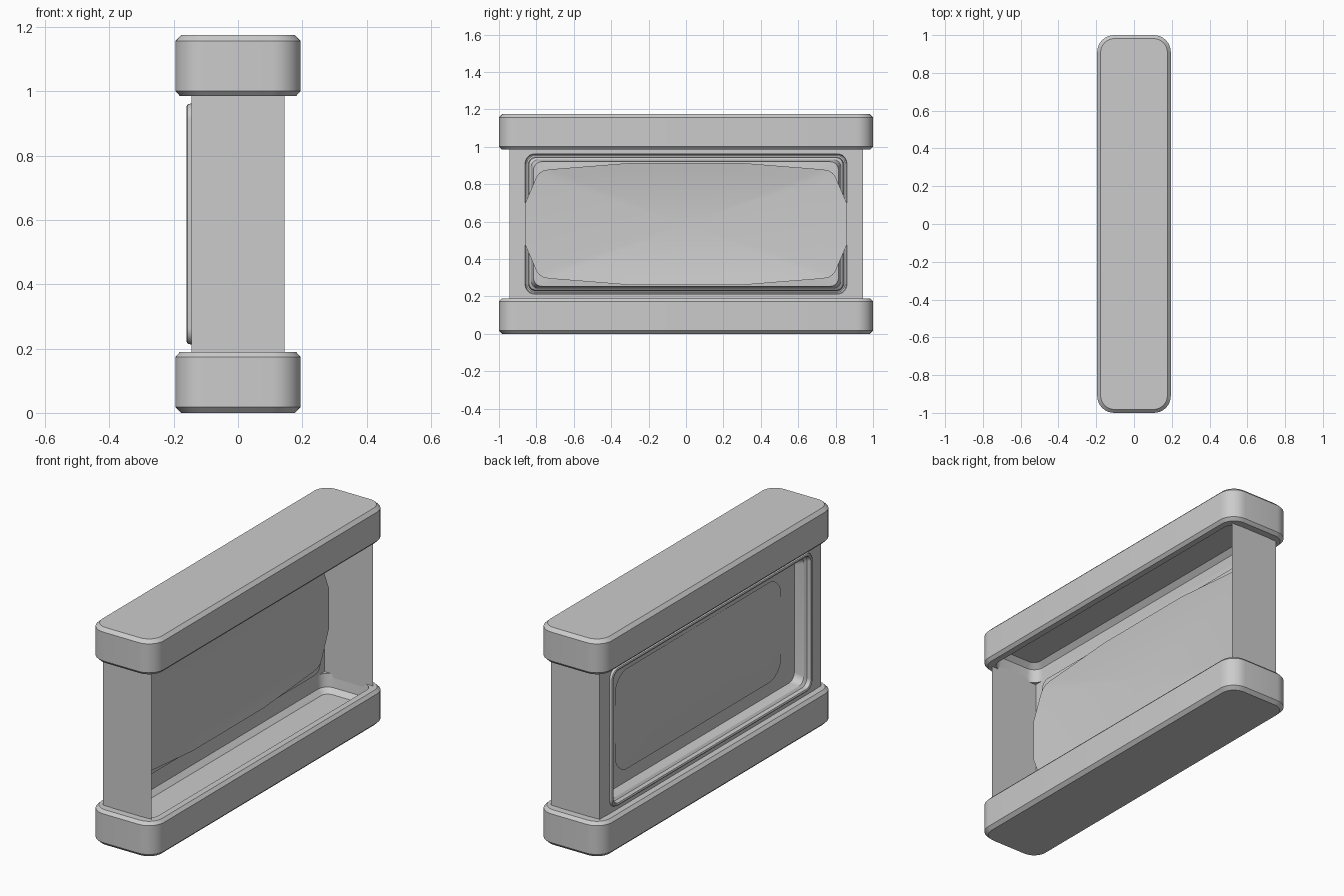
import bpy, bmesh, math

if "Cube" in bpy.data.objects:
    bpy.data.objects.remove(bpy.data.objects["Cube"])

MID = 0.5875  # mid height of the model


def rounded(cu, cv, hu, hv, r, n=8):
    """Rounded rectangle outline, counter-clockwise."""
    pts = []
    for k, (su, sv) in enumerate([(1, 1), (-1, 1), (-1, -1), (1, -1)]):
        for i in range(n + 1):
            a = math.pi / 2 * (k + i / n)
            pts.append((cu + su * (hu - r) + r * math.cos(a),
                        cv + sv * (hv - r) + r * math.sin(a)))
    return pts


def loft(name, rings, fill_start=False, fill_end=False):
    """Bridge a list of equal-length point rings into one surface."""
    bm = bmesh.new()
    loops = [[bm.verts.new(p) for p in ring] for ring in rings]
    for a, b in zip(loops, loops[1:]):
        for i in range(len(a)):
            j = (i + 1) % len(a)
            bm.faces.new((a[i], a[j], b[j], b[i]))
    if fill_start:
        bm.faces.new(loops[0][::-1])
    if fill_end:
        bm.faces.new(loops[-1])
    return finish(name, bm)


def finish(name, bm):
    bmesh.ops.recalc_face_normals(bm, faces=bm.faces[:])
    me = bpy.data.meshes.new(name)
    bm.to_mesh(me)
    bm.free()
    ob = bpy.data.objects.new(name, me)
    bpy.context.collection.objects.link(ob)
    bpy.ops.object.select_all(action='DESELECT')
    ob.select_set(True)
    bpy.context.view_layer.objects.active = ob
    bpy.ops.object.shade_smooth_by_angle(angle=math.radians(25))
    return ob


# Caps: chamfered blocks with a recess facing the body
cap_profile = [(0.0, 0.177, 0.982, 0.075), (0.018, 0.195, 1.0, 0.09),
               (0.174, 0.195, 1.0, 0.09), (0.19, 0.18, 0.985, 0.078),
               (0.19, 0.147, 0.947, 0.06), (0.12, 0.14, 0.94, 0.055),
               (0.095, 0.115, 0.915, 0.04)]
for name, flip in (("bottom_cap", False), ("top_cap", True)):
    loft(name, [[(x, y, 2 * MID - z if flip else z)
                 for x, y in rounded(0, 0, hx, hy, r)]
                for z, hx, hy, r in cap_profile], True, True)


def bowed(x, hy, hz, r, bow):
    """Rounded rectangle ring in the yz plane, pinched towards its corners."""
    return [(x, y * (1 - bow * (z / hz) ** 2), MID + z * (1 - bow * (y / hy) ** 2))
            for y, z in rounded(0, 0, hy, hz, r)]


# Front plate with raised rim, side step and floor around the screen:
# x, half y, half z, radius, corner pinch
plate_profile = [(-0.145, 0.945, 0.43, 0.003, 0), (-0.145, 0.86, 0.375, 0.05, 0),
                 (-0.157, 0.857, 0.372, 0.05, 0), (-0.16, 0.85, 0.366, 0.045, 0),
                 (-0.157, 0.843, 0.358, 0.04, 0), (-0.135, 0.84, 0.355, 0.04, 0),
                 (-0.125, 0.828, 0.344, 0.04, 0), (-0.078, 0.815, 0.333, 0.045, 0),
                 (-0.072, 0.73, 0.285, 0.07, 0.07)]
loft("screen_bezel", [bowed(*p) for p in plate_profile])

# Thin end walls; the +x side stays open
for name, s in (("front_end_wall", -1), ("back_end_wall", 1)):
    bm = bmesh.new()
    bm.faces.new([bm.verts.new((x, s * 0.945, z)) for x, z in
                  ((-0.145, 0.11), (0.145, 0.11), (0.145, 1.065), (-0.145, 1.065))])
    finish(name, bm)

# Barrel-shaped, gently domed screen: one quadrant of outline mirrored
quad = [(0.86, 0.11), (0.80, 0.25), (0.785, 0.272), (0.765, 0.285),
        (0.73, 0.292), (0.30, 0.326)]
outline = (quad + [(-y, z) for y, z in quad[::-1]]
           + [(-y, -z) for y, z in quad] + [(y, -z) for y, z in quad[::-1]])
loft("screen", [[(-0.058 - 0.03 * (1 - s * s), s * y, MID + s * z) for y, z in outline]
                for s in (1, 0.85, 0.7, 0.5, 0.3, 0.1)], False, True)
